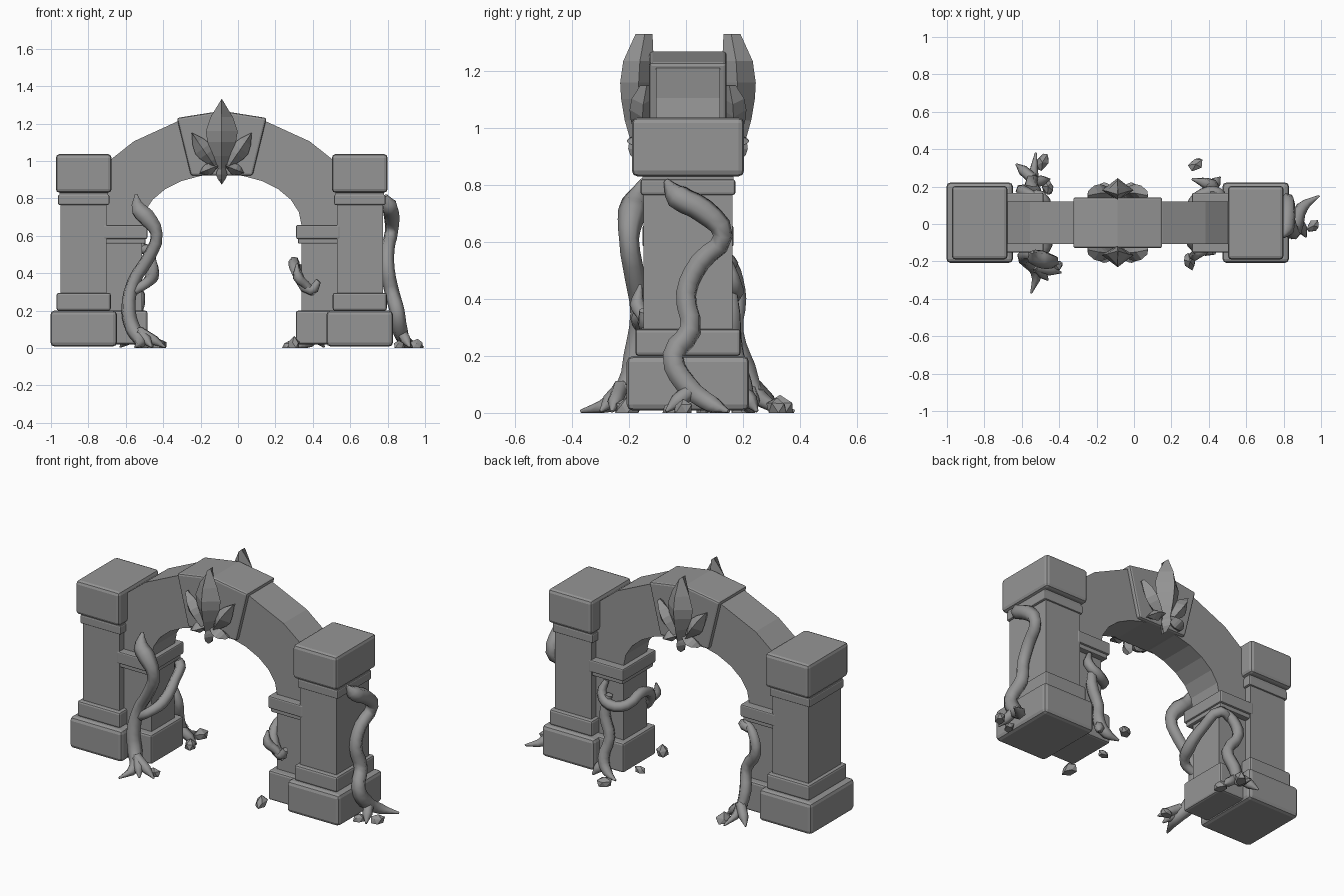
import bpy, bmesh, math, random
from mathutils import Vector

random.seed(4)
CX, CY = -0.087, 0.007          # centre of the arch

if "Cube" in bpy.data.objects:
    bpy.data.objects.remove(bpy.data.objects["Cube"])

stone = bpy.data.materials.new("grey stone")
stone.use_nodes = True
GREY = (0.3, 0.3, 0.3, 1)
stone.diffuse_color = GREY
stone.node_tree.nodes["Principled BSDF"].inputs["Base Color"].default_value = GREY


def finish(name, bm, bevel=0.0):
    bmesh.ops.recalc_face_normals(bm, faces=bm.faces)
    mesh = bpy.data.meshes.new(name)
    bm.to_mesh(mesh)
    bm.free()
    mesh.materials.append(stone)
    obj = bpy.data.objects.new(name, mesh)
    bpy.context.collection.objects.link(obj)
    if bevel:
        mod = obj.modifiers.new("worn edges", "BEVEL")
        mod.width, mod.segments, mod.limit_method = bevel, 2, "ANGLE"
    return obj


def block(name, x, z0, z1, half_x, half_y, bevel):
    bm = bmesh.new()
    bmesh.ops.create_cube(bm, size=1)
    for v in bm.verts:
        v.co = (x + v.co.x * 2 * half_x, CY + v.co.y * 2 * half_y,
                z0 + (v.co.z + 0.5) * (z1 - z0))
    finish(name, bm, bevel)


def slab(name, outline, half_y, bevel=0.0):
    """Extrude an outline of (offset from arch centre, height) along y."""
    bm = bmesh.new()
    face = bm.faces.new([bm.verts.new((CX + x, CY - half_y, z)) for x, z in outline])
    ext = bmesh.ops.extrude_face_region(bm, geom=[face])
    moved = [g for g in ext["geom"] if isinstance(g, bmesh.types.BMVert)]
    bmesh.ops.translate(bm, vec=(0, 2 * half_y, 0), verts=moved)
    finish(name, bm, bevel)


# Pillars with their stepped blocks, and the imposts and feet of the arch
for side, word in ((-1, "right"), (1, "left")):
    x = CX + side * 0.738
    block(word + "_pillar_base", x, 0.008, 0.2, 0.178, 0.215, 0.022)
    block(word + "_pillar_plinth", x, 0.2, 0.295, 0.145, 0.185, 0.012)
    block(word + "_pillar_shaft", x, 0.28, 0.78, 0.123, 0.157, 0)
    block(word + "_pillar_collar", x, 0.765, 0.82, 0.137, 0.166, 0.008)
    block(word + "_pillar_neck", x, 0.81, 0.84, 0.13, 0.16, 0)
    block(word + "_pillar_cap", x, 0.83, 1.037, 0.149, 0.197, 0.02)
    x = CX + side * 0.515
    block(word + "_arch_foot", x, 0.02, 0.2, 0.118, 0.158, 0.012)
    block(word + "_impost", x, 0.583, 0.658, 0.117, 0.16, 0.008)
    block(word + "_impost_lip", x, 0.558, 0.59, 0.107, 0.148, 0.006)

# Arch: straight legs, elliptical opening and faceted outer edge
inner = [(0.427 * math.cos(a), 0.655 + 0.275 * math.sin(a))
         for a in [math.pi * i / 12 for i in range(13)]]
outer = [(-0.62, 0.99), (-0.59, 1.01), (-0.47, 1.105), (-0.24, 1.21), (0, 1.24)]
outer += [(-x, z) for x, z in reversed(outer[:-1])]
slab("arch", [(0.427, 0.1)] + inner + [(-0.427, 0.1), (-0.62, 0.1)]
     + outer + [(0.62, 0.1)], 0.113)

# Keystone wedge
slab("keystone", [(-0.165, 0.922), (0.165, 0.922), (0.24, 1.23),
                  (0, 1.268), (-0.24, 1.23)], 0.136, 0.012)


def petal(name, face, start, end, width, depth):
    """Ridged leaf lying on the front (-1) or back (1) of the keystone."""
    a, b = Vector(start), Vector(end)
    across = Vector((a.y - b.y, b.x - a.x)).normalized()
    bm = bmesh.new()
    rings = []
    for t, w, d in ((0, .2, .65), (.2, .5, .85), (.4, .9, .97), (.55, 1, 1),
                    (.75, .7, .9), (1, .02, .5)):
        ring = []
        for s, h in ((0, -.1), (1, .4), (0, 1), (-1, .4)):
            p = a.lerp(b, t) + across * (s * w * width)
            y = CY + face * (0.13 + h * d * depth)
            ring.append(bm.verts.new((CX + p.x, y, p.y)))
        rings.append(ring)
    for r, q in zip(rings, rings[1:]):
        for i in range(4):
            bm.faces.new((r[i], r[i - 1], q[i - 1], q[i]))
    bm.faces.new(rings[0])
    bm.faces.new(rings[-1])
    finish(name, bm)


# Leaf ornament on both faces of the keystone
for face, word in ((-1, "front"), (1, "back")):
    petal(word + "_centre_leaf", face, (0, 0.95), (0, 1.33), 0.085, 0.108)
    petal(word + "_drop_leaf", face, (0, 0.99), (0, 0.875), 0.03, 0.08)
    for s in (-1, 1):
        petal(word + "_side_leaf", face, (s * .03, 0.96), (s * .16, 1.15), 0.048, 0.075)
        petal(word + "_bud", face, (s * .02, 0.975), (s * .12, 0.935), 0.032, 0.085)


def vine(name, points):
    """Gnarled tube through (x, y, z, radius) points."""
    curve = bpy.data.curves.new(name, "CURVE")
    curve.dimensions = "3D"
    curve.bevel_depth, curve.bevel_resolution = 1, 1
    curve.resolution_u, curve.use_fill_caps = 3, True
    spline = curve.splines.new("BEZIER")
    spline.bezier_points.add(len(points) - 1)
    for bp, (x, y, z, r) in zip(spline.bezier_points, points):
        bp.co, bp.radius = (x, y, z), r
        bp.handle_left_type = bp.handle_right_type = "AUTO"
    tube = bpy.data.objects.new(name, curve)
    bpy.context.collection.objects.link(tube)
    bpy.context.view_layer.update()
    mesh = bpy.data.meshes.new_from_object(
        tube.evaluated_get(bpy.context.evaluated_depsgraph_get()))
    bpy.data.objects.remove(tube)
    bm = bmesh.new()
    bm.from_mesh(mesh)
    bpy.data.meshes.remove(mesh)
    for v in bm.verts:
        v.co.z = max(v.co.z, 0)
    for f in bm.faces:
        f.smooth, f.material_index = True, 0
    finish(name, bm)


# Climbing vines, listed from tip to root
vine("front_vine", [
    (-.545, -.15, .82, .008), (-.53, -.18, .74, .045), (-.49, -.19, .7, .05),
    (-.435, -.2, .61, .035), (-.48, -.18, .48, .036), (-.56, -.16, .35, .036),
    (-.585, -.18, .2, .04), (-.56, -.2, .1, .042), (-.52, -.26, .035, .034),
    (-.55, -.37, .005, .006)])
vine("front_vine_branch", [
    (-.57, .15, .5, .02), (-.5, .15, .53, .03), (-.465, .05, .47, .03),
    (-.46, -.08, .38, .036), (-.5, -.16, .34, .03), (-.56, -.16, .3, .025)])
vine("back_vine", [
    (-.5, .14, .56, .015), (-.57, .165, .5, .03), (-.6, .18, .4, .034),
    (-.53, .17, .28, .034), (-.55, .21, .16, .036), (-.54, .26, .05, .03),
    (-.525, .38, .005, .006)])
vine("side_vine", [
    (.79, -.07, .815, .01), (.81, -.03, .76, .045), (.82, .06, .71, .045),
    (.82, .13, .62, .036), (.8, .05, .53, .038), (.8, 0, .42, .038),
    (.825, .015, .29, .04), (.85, -.045, .2, .04), (.865, 0, .1, .042),
    (.9, .09, .03, .034), (.99, .15, .005, .006)])
vine("wrap_vine", [
    (.44, .14, .55, .015), (.46, .16, .47, .03), (.4, .17, .42, .032),
    (.32, .12, .42, .03), (.3, 0, .46, .03), (.315, -.11, .4, .03),
    (.39, -.14, .31, .032), (.43, -.15, .36, .015)])
vine("wrap_vine_sprig", [(.41, -.14, .29, .015), (.36, -.15, .34, .025),
                         (.32, -.17, .38, .028), (.315, -.16, .45, .006)])
vine("wrap_vine_root", [
    (.42, .15, .47, .025), (.44, .16, .35, .034), (.4, .17, .22, .034),
    (.42, .2, .1, .036), (.38, .22, .03, .03), (.31, .24, .005, .006)])

# Short toes where the roots enter the ground
for x, y, dx, dy in ((-.53, -.23, .14, -.03), (-.53, -.22, .07, -.08), (-.55, .22, .1, .02),
                     (-.54, .24, -.09, .08), (.87, .03, .05, -.1), (.41, .19, .05, .06)):
    vine("root_toe", [(x, y, .09, .03), (x + dx * .6, y + dy * .6, .04, .028),
                      (x + dx, y + dy, .005, .005)])

# Loose rocks around the feet
for x, y, size, turn in ((.33, .32, .05, .6), (.3, -.2, .05, 1.8), (.96, -.01, .045, .9),
                         (.27, .06, .035, 0), (-.42, -.22, .045, .3), (-.46, .2, .05, 2),
                         (-.49, .33, .05, 1), (.86, -.05, .04, 1)):
    bm = bmesh.new()
    bmesh.ops.create_icosphere(bm, subdivisions=1, radius=size)
    for v in bm.verts:
        p = v.co * random.uniform(.75, 1.15)
        v.co = (x + p.x * math.cos(turn) - p.y * .7 * math.sin(turn),
                y + p.x * math.sin(turn) + p.y * .7 * math.cos(turn),
                max(0, p.z + .01))
    finish("rock", bm)
